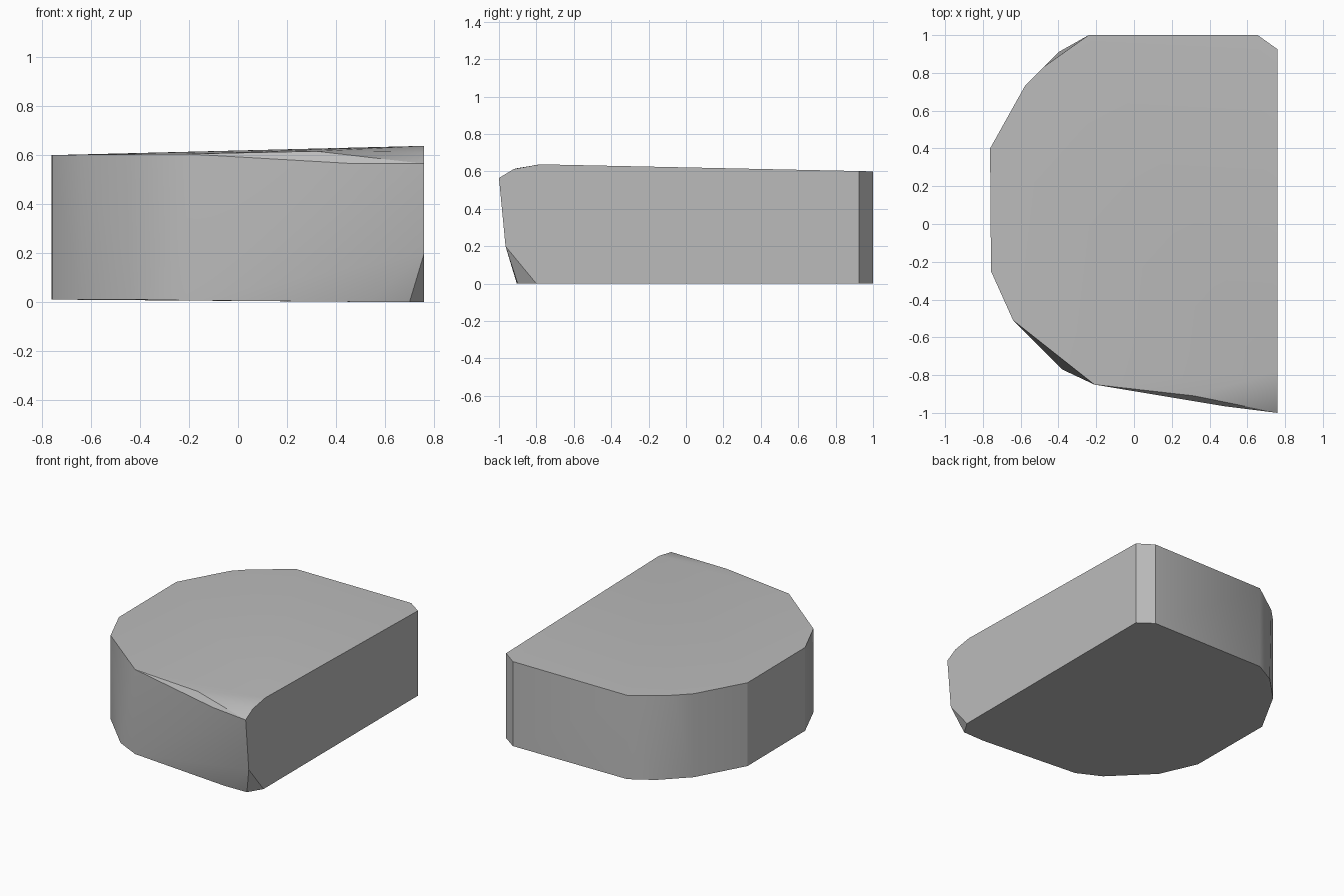
import bpy
import bmesh
import math

cube = bpy.data.objects.get("Cube")
if cube:
    bpy.data.objects.remove(cube, do_unlink=True)

# Stone colour
grey = bpy.data.materials.new("stone_grey")
grey.use_nodes = True
colour = (0.5, 0.5, 0.5, 1)
grey.diffuse_color = colour
grey.node_tree.nodes["Principled BSDF"].inputs["Base Color"].default_value = colour

# Outline corners shared by the top and the bottom: x, y, top height
shared = [(0.76, 0.925, 0.602), (0.655, 1, 0.6), (-0.24, 1, 0.6),
          (-0.575, 0.735, 0.6), (-0.762, 0.4, 0.6), (-0.757, -0.25, 0.6),
          (-0.64, -0.51, 0.602), (-0.21, -0.85, 0.605)]
points = []
for x, y, z in shared:
    points += [(x, y, z), (x, y, 0.006 - 0.006 * x)]

# Corners cut back at the top, and their fuller counterparts at the bottom
points += [(-0.48, 0.83, 0.6), (-0.4, 0.91, 0.01), (-0.38, -0.77, 0.01)]
# Sloping lip along the front of the top
points += [(0.32, -0.91, 0.616), (0.76, -0.92, 0.613), (0.76, -0.78, 0.638),
           (0.48, -0.965, 0.565), (0.76, -1, 0.565)]
# Chipped lower corner
points += [(0.76, -0.965, 0.2), (0.53, -0.905, 0.001), (0.7, -0.9, 0), (0.76, -0.8, 0)]

# Wrap the corners in one faceted block
bm = bmesh.new()
for p in points:
    bm.verts.new(p)
bmesh.ops.convex_hull(bm, input=bm.verts[:])
bmesh.ops.dissolve_limit(bm, angle_limit=math.radians(0.5),
                         verts=bm.verts[:], edges=bm.edges[:])
bmesh.ops.recalc_face_normals(bm, faces=bm.faces[:])

# Soft shading, with sharp creases except round the rear corner
for face in bm.faces:
    face.smooth = True
for edge in bm.edges:
    rear = all(v.co.y > 0.7 and v.co.x < 0 for v in edge.verts)
    upright = abs(edge.verts[0].co.z - edge.verts[1].co.z) > 0.3
    edge.smooth = edge.calc_face_angle(0) < math.radians(23) or (rear and upright)

mesh = bpy.data.meshes.new("stone_block")
bm.to_mesh(mesh)
bm.free()
mesh.materials.append(grey)
block = bpy.data.objects.new("stone_block", mesh)
bpy.context.collection.objects.link(block)
